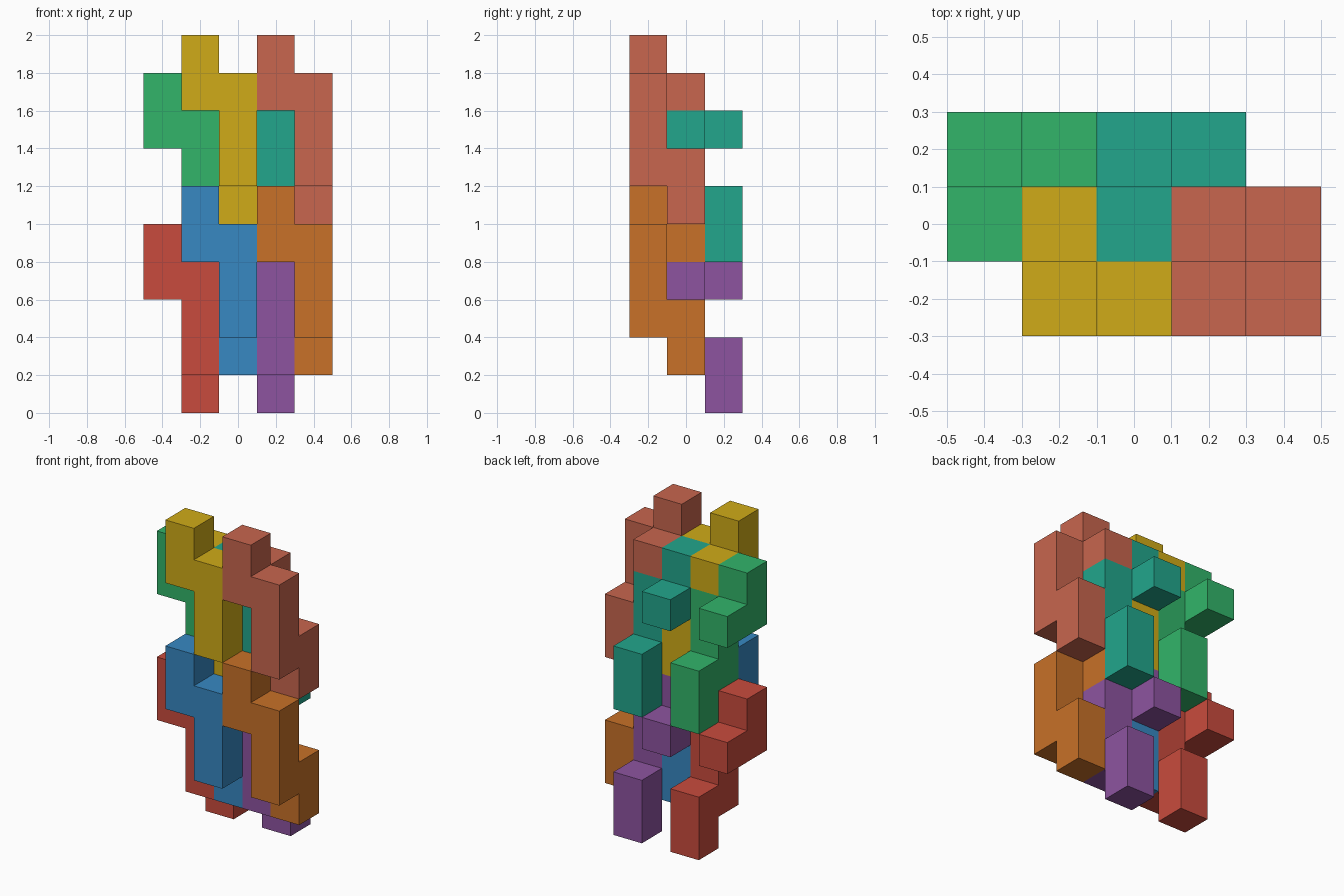
import bpy, bmesh
from mathutils import Vector

if "Cube" in bpy.data.objects:
    bpy.data.objects.remove(bpy.data.objects["Cube"])

S = 0.2  # edge length of one cube cell

# Cells (x, y, z) of the two eight-cube puzzle pieces
BACK = [(0, 1, 3), (0, 1, 4), (0, 2, 3), (1, 1, 1), (1, 1, 2), (1, 1, 3), (1, 2, 0), (1, 2, 1)]
FRONT = [(1, 0, 4), (1, 0, 5), (1, 1, 4), (2, 0, 2), (2, 0, 3), (2, 0, 4), (2, 1, 1), (2, 1, 2)]


def linear(c):
    c /= 255
    return c / 12.92 if c < 0.04045 else ((c + 0.055) / 1.055) ** 2.4


def piece(name, cells, dx, dz, rgb):
    """Closed outer skin of a group of joined cubes."""
    filled = {(x + dx, y, z + dz) for x, y, z in cells}
    bm = bmesh.new()
    verts = {}

    def vert(p):
        if p not in verts:
            verts[p] = bm.verts.new(((p[0] - 2.5) * S, (p[1] - 1.5) * S, p[2] * S))
        return verts[p]

    for cell in sorted(filled):
        for axis in range(3):
            for side in (0, 1):
                neighbour = list(cell)
                neighbour[axis] += 2 * side - 1
                if tuple(neighbour) in filled:
                    continue
                u, v = (axis + 1) % 3, (axis + 2) % 3
                loop = []
                for a, b in ((0, 0), (1, 0), (1, 1), (0, 1)):
                    p = list(cell)
                    p[axis] += side
                    p[u] += a
                    p[v] += b
                    loop.append(vert(tuple(p)))
                bm.faces.new(loop if side else loop[::-1])
    # Merge coplanar squares into clean flat faces
    bmesh.ops.dissolve_limit(bm, angle_limit=0.01, verts=bm.verts[:], edges=bm.edges[:])
    mesh = bpy.data.meshes.new(name)
    bm.to_mesh(mesh)
    bm.free()
    mat = bpy.data.materials.new(name + "_paint")
    mat.diffuse_color = (*[linear(c) for c in rgb], 1)
    mat.use_nodes = True
    mat.node_tree.nodes["Principled BSDF"].inputs["Base Color"].default_value = mat.diffuse_color
    mesh.materials.append(mat)
    bpy.context.collection.objects.link(bpy.data.objects.new(name, mesh))


# Lower tier: two back pieces interlocked with two front pieces
piece("lower_left_back_piece", BACK, 0, 0, (201, 75, 61))
piece("lower_left_front_piece", FRONT, 0, 0, (55, 136, 194))
piece("lower_right_back_piece", BACK, 2, 0, (141, 84, 160))
piece("lower_right_front_piece", FRONT, 2, 0, (200, 113, 40))

# Upper tier: the same four pieces, four cells higher
piece("upper_left_back_piece", BACK, 0, 4, (50, 181, 106))
piece("upper_left_front_piece", FRONT, 0, 4, (208, 171, 24))
piece("upper_right_back_piece", BACK, 2, 4, (34, 166, 140))
piece("upper_right_front_piece", FRONT, 2, 4, (200, 102, 78))
